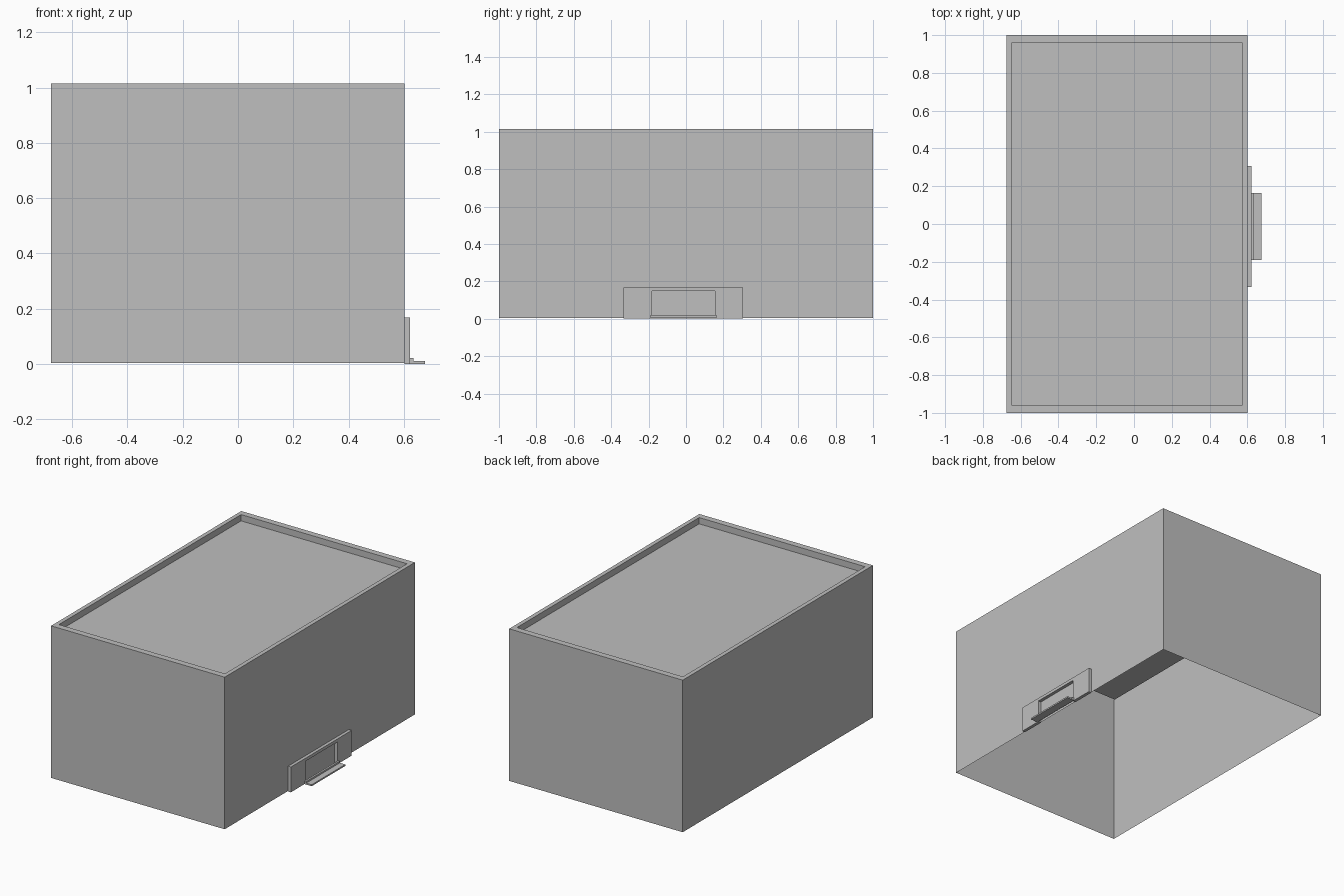
import bpy
import bmesh

if "Cube" in bpy.data.objects:
    bpy.data.objects.remove(bpy.data.objects["Cube"], do_unlink=True)

grey = bpy.data.materials.new("plain_grey")
grey.use_nodes = True
colour = (0.52, 0.52, 0.52, 1)
grey.diffuse_color = colour
grey.node_tree.nodes["Principled BSDF"].inputs["Base Color"].default_value = colour


def make_object(name, bm):
    mesh = bpy.data.meshes.new(name)
    bm.to_mesh(mesh)
    bm.free()
    mesh.materials.append(grey)
    obj = bpy.data.objects.new(name, mesh)
    bpy.context.collection.objects.link(obj)
    return obj


def prism(name, profile, to_point, depth):
    """Extrude a closed 2D profile along the given depth vector."""
    bm = bmesh.new()
    face = bm.faces.new([bm.verts.new(to_point(a, b)) for a, b in profile])
    result = bmesh.ops.extrude_face_region(bm, geom=[face], use_keep_orig=True)
    verts = [v for v in result["geom"] if isinstance(v, bmesh.types.BMVert)]
    bmesh.ops.translate(bm, verts=verts, vec=depth)
    bmesh.ops.recalc_face_normals(bm, faces=bm.faces)
    return make_object(name, bm)


# Building shell: thin walls open below, a raised rim and a sunken roof
wall_x = 0.602
mid_x = (wall_x - 0.676) / 2
half_x = (wall_x + 0.676) / 2
rim_x, rim_y = 0.028, 0.042
top, roof = 1.015, 0.973
rings = [
    (half_x, 1, 0.003),
    (half_x, 1, top),
    (half_x - rim_x, 1 - rim_y, top),
    (half_x - rim_x, 1 - rim_y, roof),
]
corners = [(-1, -1), (1, -1), (1, 1), (-1, 1)]
bm = bmesh.new()
loops = [[bm.verts.new((mid_x + sx * hx, sy * hy, z)) for sx, sy in corners]
         for hx, hy, z in rings]
for low, high in zip(loops, loops[1:]):
    for i in range(4):
        j = (i + 1) % 4
        bm.faces.new((low[i], low[j], high[j], high[i]))
bm.faces.new(loops[-1])
make_object("building_shell", bm)

# Door surround: flat plate with a doorway notch
door_y, plate_half, gap_half = -0.014, 0.32, 0.168
plate_top, gap_top, plate_x = 0.168, 0.148, 0.623
surround = [(-plate_half, 0), (-plate_half, plate_top), (plate_half, plate_top),
            (plate_half, 0), (gap_half, 0), (gap_half, gap_top),
            (-gap_half, gap_top), (-gap_half, 0)]
prism("door_surround", surround,
      lambda y, z: (wall_x, door_y + y, z), (plate_x - wall_x, 0, 0))

# Doorstep: two shallow steps in one stepped profile
step_half, tread_x, step_x = 0.177, 0.636, 0.676
steps = [(plate_x, 0), (step_x, 0), (step_x, 0.01), (tread_x, 0.01),
         (tread_x, 0.021), (plate_x, 0.021)]
prism("door_steps", steps,
      lambda x, z: (x, door_y - step_half, z), (0, 2 * step_half, 0))
